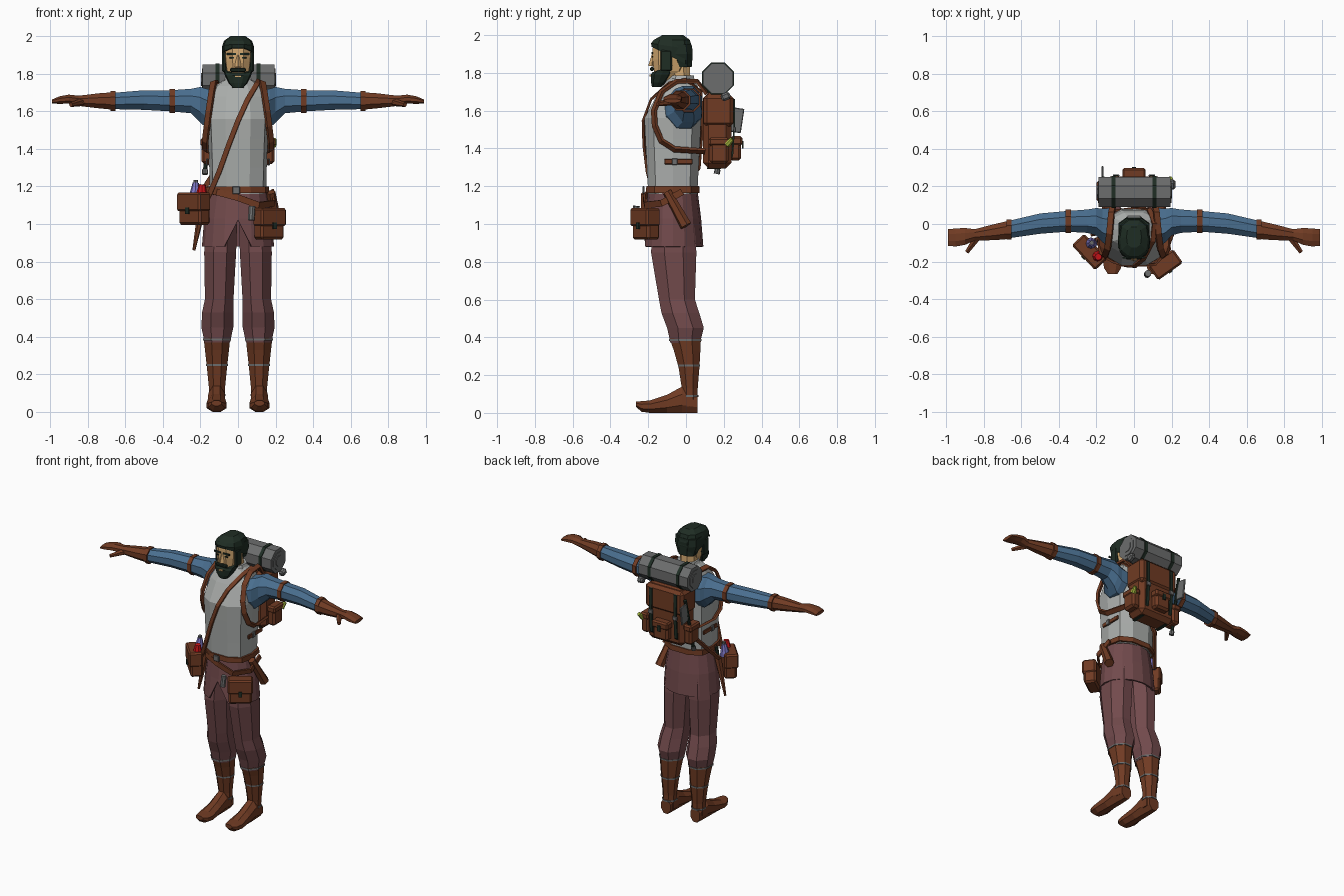
import bpy, bmesh, math
from mathutils import Vector, Matrix

cube = bpy.data.objects.get("Cube")
if cube:
    bpy.data.objects.remove(cube, do_unlink=True)


def material(name, hexa):
    rgb = [int(hexa[i:i + 2], 16) / 255 for i in (0, 2, 4)]
    col = [c / 12.92 if c < .04 else ((c + .055) / 1.055) ** 2.4 for c in rgb] + [1]
    m = bpy.data.materials.new(name)
    m.use_nodes = True
    m.diffuse_color = col
    m.node_tree.nodes["Principled BSDF"].inputs["Base Color"].default_value = col
    return m


VEST = material("pale grey cloth", "aaadab")
BLUE = material("blue cloth", "4a6f90")
LEATHER = material("brown leather", "703b23")
MAUVE = material("mauve cloth", "724a4c")
GREEN = material("dark green", "1f2d24")
SKIN = material("skin", "d6ab72")
GREY = material("grey", "6c6d6d")
RED = material("red glass", "cc1418")
VIOLET = material("violet glass", "8079c8")
LIME = material("lime glass", "9db03c")


def finish(name, bm, mat):
    bmesh.ops.recalc_face_normals(bm, faces=bm.faces)
    me = bpy.data.meshes.new(name)
    bm.to_mesh(me)
    bm.free()
    me.materials.append(mat)
    ob = bpy.data.objects.new(name, me)
    bpy.context.collection.objects.link(ob)
    return ob


def bridge(bm, loops, caps=True):
    n = len(loops[0])
    for a, b in zip(loops, loops[1:]):
        for i in range(n):
            bm.faces.new((a[i], a[(i + 1) % n], b[(i + 1) % n], b[i]))
    if caps:
        bm.faces.new(loops[0])
        bm.faces.new(loops[-1])


def loft(name, mat, rings, axis="z", n=8, p=1.0, half=True):
    """Rings are (position on axis, two centre values, two radii, optional slope)."""
    bm, loops = bmesh.new(), []
    for t, a, b, ra, rb, *slope in rings:
        loop = []
        for i in range(n):
            ang = math.tau * (i + (.5 if half else 0)) / n - math.pi / 2
            c, s = math.cos(ang), math.sin(ang)
            k = 1 / math.cos(math.pi / n) if half else 1
            u = a + ra * min(1, k * abs(c) ** p) * (1 if c > 0 else -1)
            v = b + rb * min(1, k * abs(s) ** p) * (1 if s > 0 else -1)
            w = t + (slope[0] * (v - b) if slope else 0)
            loop.append(bm.verts.new({"x": (w, u, v), "y": (u, w, v), "z": (u, v, w)}[axis]))
        loops.append(loop)
    bridge(bm, loops)
    return finish(name, bm, mat)


def box(name, mat, loc, size, turn=0, bevel=.008, tilt=0):
    bm = bmesh.new()
    bmesh.ops.create_cube(bm, size=1)
    bmesh.ops.scale(bm, vec=size, verts=bm.verts)
    if bevel:
        bmesh.ops.bevel(bm, geom=bm.edges[:], offset=bevel, segments=1, affect="EDGES")
    ob = finish(name, bm, mat)
    ob.location, ob.rotation_euler = loc, (tilt, 0, turn)
    return ob


def rod(name, mat, p, q, r, r2=None, n=8):
    p, q = Vector(p), Vector(q)
    bm = bmesh.new()
    bmesh.ops.create_cone(bm, cap_ends=True, segments=n, radius1=r,
                          radius2=r if r2 is None else r2, depth=(q - p).length)
    rot = (q - p).to_track_quat("Z", "Y").to_matrix().to_4x4()
    bm.transform(Matrix.Translation((p + q) / 2) @ rot)
    return finish(name, bm, mat)


def strap(name, mat, pts, centre, width=.03, thick=.012):
    """A flat band along points, facing away from the centre."""
    pts, bm, loops = [Vector(p) for p in pts], bmesh.new(), []
    for i, p in enumerate(pts):
        tan = (pts[min(i + 1, len(pts) - 1)] - pts[max(i - 1, 0)]).normalized()
        side = tan.cross(p - Vector(centre)).normalized()
        out = side.cross(tan) * thick / 2
        side *= width / 2
        loops.append([bm.verts.new(p + d) for d in (side + out, out - side, -side - out, side - out)])
    bridge(bm, loops)
    return finish(name, bm, mat)


# Torso, neck and belt
loft("vest", VEST, [(1.16, 0, -.07, .15, .13), (1.3, 0, -.07, .153, .137), (1.45, 0, -.07, .158, .145),
                    (1.56, 0, -.07, .163, .15), (1.68, 0, -.04, .15, .115), (1.735, 0, -.03, .125, .09),
                    (1.77, 0, -.03, .07, .065)], n=10, p=.8)
loft("neck", SKIN, [(1.72, 0, -.03, .055, .055), (1.86, 0, -.04, .052, .06)])
loft("collar", VEST, [(1.74, 0, -.03, .085, .075), (1.785, 0, -.025, .066, .068)])
loft("belt", LEATHER, [(1.165, 0, -.07, .166, .142), (1.2, 0, -.07, .164, .14)], n=10, p=.8)
strap("hanging_belt", LEATHER, [(-.17, -.09, 1.18), (-.11, -.195, 1.17), (0, -.222, 1.14), (.11, -.215, 1.1),
                                (.19, -.13, 1.11), (.185, -.02, 1.17)], (0, -.07, 1.14), .035)
box("belt_buckle", GREY, (-.01, -.225, 1.18), (.04, .012, .04), bevel=.003)

# Skirt with a pointed opening at the front
bm, loops = bmesh.new(), []
for z, y, rx, ry in ((1.17, -.07, .155, .132), (1.03, -.068, .18, .148), (.88, -.068, .192, .16)):
    ring = []
    for i in range(16):
        a = math.tau * i / 16 - math.pi / 2
        opening = .14 if i == 0 and z < .9 else 0
        ring.append(bm.verts.new((rx * math.cos(a), y + ry * math.sin(a), z + opening)))
    loops.append(ring)
bridge(bm, loops, caps=False)
skirt = finish("tunic_skirt", bm, MAUVE)
skirt.modifiers.new("thickness", "SOLIDIFY").thickness = .01

# Head, hair and beard
loft("head", SKIN, [(1.76, 0, -.12, .04, .045), (1.81, 0, -.09, .065, .08), (1.87, 0, -.08, .074, .097),
                    (1.93, 0, -.08, .075, .097), (1.97, 0, -.08, .06, .075)], n=10, p=.85)
loft("hair", GREEN, [(1.885, 0, -.075, .083, .107, -.5), (1.94, 0, -.075, .086, .11, -.15),
                     (1.975, 0, -.075, .075, .095), (2.0, 0, -.07, .04, .055)], n=10, p=.85)
loft("hair_back", GREEN, [(1.83, 0, -.015, .06, .04), (1.9, 0, -.025, .082, .06),
                          (1.95, 0, -.03, .08, .06)], p=.8)
loft("beard", GREEN, [(1.725, 0, -.155, .028, .025), (1.75, 0, -.145, .05, .04), (1.79, 0, -.13, .07, .056),
                      (1.825, 0, -.115, .079, .062, .35)], n=10, p=.8)
box("moustache", GREEN, (0, -.18, 1.82), (.085, .02, .02), bevel=.005)
box("mouth", SKIN, (0, -.189, 1.787), (.03, .009, .01), bevel=0)
rod("nose", SKIN, (0, -.172, 1.9), (0, -.182, 1.835), .008, .018, 4)
for s, side in ((1, "left"), (-1, "right")):
    box(side + "_sideburn", GREEN, (s * .073, -.105, 1.865), (.022, .06, .11), bevel=.006)
    box(side + "_eyebrow", GREEN, (s * .035, -.179, 1.905), (.05, .008, .011), bevel=0)
    box(side + "_eye", GREEN, (s * .034, -.178, 1.885), (.024, .006, .008), bevel=0)

# Limbs, built once for each side
for s, side in ((1, "left"), (-1, "right")):
    loft(side + "_sleeve", BLUE, [(s * x, y, z, ry, rz) for x, y, z, ry, rz in (
        (.125, -.02, 1.605, .105, .105), (.168, -.008, 1.615, .09, .105), (.2, .012, 1.635, .073, .095),
        (.25, .015, 1.655, .062, .065), (.36, .014, 1.656, .055, .056), (.5, .002, 1.66, .054, .052),
        (.67, -.03, 1.655, .046, .043))], "x")
    for x, y, r in ((.35, .015, .063), (.665, -.03, .053)):
        loft(side + "_arm_band", LEATHER, [(s * (x + d), y, 1.655, r, r) for d in (-.014, .014)], "x")
    loft(side + "_glove", LEATHER, [(s * x, y, z, ry, rz) for x, y, z, ry, rz in (
        (.66, -.03, 1.655, .049, .047), (.74, -.043, 1.656, .043, .04), (.85, -.058, 1.656, .03, .027),
        (.9, -.066, 1.665, .045, .024), (.95, -.072, 1.66, .048, .02), (.99, -.072, 1.652, .044, .011))], "x")
    rod(side + "_thumb", LEATHER, (s * .83, -.065, 1.65), (s * .89, -.15, 1.635), .022, .012, 6)
    loft(side + "_trouser_leg", MAUVE, [(z, s * x, y, rx, ry) for z, x, y, rx, ry in (
        (1.0, .085, -.065, .08, .11), (.85, .095, -.065, .085, .12), (.6, .1, -.048, .076, .095),
        (.53, .108, -.03, .083, .1), (.45, .11, -.003, .085, .097), (.37, .11, -.004, .068, .078))])
    loft(side + "_boot_shaft", LEATHER, [(z, s * .112, y, rx, ry) for z, y, rx, ry in (
        (.395, -.004, .071, .083), (.33, .006, .064, .07), (.24, .016, .054, .055),
        (.13, .02, .043, .042), (.03, .02, .04, .042))])
    loft(side + "_foot", LEATHER, [(y, s * .114, z, rx, rz) for y, z, rx, rz in (
        (.062, .05, .036, .05), (-.02, .07, .044, .07), (-.1, .048, .046, .048),
        (-.19, .033, .053, .033), (-.235, .034, .045, .028), (-.265, .046, .026, .014))], "y")
    for z, y, rx, ry in ((.385, -.003, .074, .086), (.25, .016, .058, .059), (.09, .02, .045, .047)):
        loft(side + "_boot_band", GREY, [(z + d, s * .112, y, rx, ry) for d in (-.005, .005)])
    # Harness and side tab
    strap(side + "_shoulder_strap", LEATHER, [(s * x, y, z) for x, y, z in (
        (.11, .11, 1.69), (.12, .06, 1.755), (.13, -.05, 1.755), (.14, -.13, 1.7), (.155, -.17, 1.6),
        (.165, -.165, 1.52), (.175, -.13, 1.44), (.175, -.06, 1.395), (.15, .1, 1.385))],
        (s * .05, -.02, 1.55), .032, .016)
    box(side + "_side_tab", LEATHER, (s * .16, -.04, 1.33), (.012, .15, .028), bevel=.003)
    box(side + "_side_buckle", GREY, (s * .163, -.06, 1.33), (.016, .03, .036), bevel=.003)

# Cross strap over the left shoulder to the right hip
strap("cross_strap", LEATHER, [(.08, .08, 1.7), (.11, .0, 1.765), (.1, -.09, 1.745), (.05, -.185, 1.66),
                               (0, -.226, 1.55), (-.05, -.222, 1.42), (-.1, -.205, 1.28), (-.16, -.17, 1.14)],
      (0, -.05, 1.45), .026)
strap("cross_strap_back", LEATHER, [(.08, .08, 1.7), (0, .085, 1.5), (-.11, .07, 1.3), (-.22, -.06, 1.13)],
      (0, -.07, 1.45), .026)


# Hip bags: each has a body, flap and clasp in its own turned frame
def bag(name, centre, turn, length, depth, height):
    frame = Matrix.Translation(centre) @ Matrix.Rotation(turn, 4, "Z")
    box(name, LEATHER, centre, (length, depth, height), turn, .012)
    box(name + "_flap", LEATHER, frame @ Vector((0, -.006, height * .22)),
        (length + .012, depth + .01, height * .58), turn, .01)
    box(name + "_clasp", GREEN, frame @ Vector((0, -depth / 2 - .012, -.01)), (.024, .008, .035), turn, 0)
    return frame


bag("left_hip_bag", (.165, -.212, 1.0), .62, .15, .08, .165)
bag("right_hip_bag", (-.232, -.145, 1.08), -.82, .17, .08, .17)
rod("scroll", GREY, (.07, -.27, 1.02), (.075, -.262, 1.095), .018)
rod("red_bottle", RED, (-.195, -.17, 1.14), (-.19, -.175, 1.21), .034, .018)
rod("violet_bottle", VIOLET, (-.23, -.105, 1.14), (-.225, -.1, 1.22), .034, .016)
rod("violet_cork", GREY, (-.225, -.1, 1.22), (-.225, -.1, 1.235), .012)
rod("left_sheath", LEATHER, (.175, -.1, 1.17), (.205, .0, .99), .024, .032, 6)
rod("right_sheath", LEATHER, (-.185, -.09, 1.12), (-.235, -.1, .86), .025, .008, 6)
rod("dagger_grip", GREEN, (-.185, -.09, 1.12), (-.175, -.088, 1.19), .012)

# Backpack with flap, pockets and green straps
box("pack", LEATHER, (0, .165, 1.495), (.28, .15, .4), bevel=.028)
box("pack_flap", LEATHER, (0, .172, 1.6), (.296, .16, .17), bevel=.02)
box("back_pocket", LEATHER, (0, .262, 1.4), (.115, .06, .13), bevel=.014)
box("back_pocket_flap", LEATHER, (0, .267, 1.44), (.125, .062, .05), bevel=.01)
box("back_pocket_clasp", GREEN, (0, .3, 1.42), (.022, .008, .04), bevel=0)
for s, side in ((1, "left"), (-1, "right")):
    box(side + "_pack_pocket", LEATHER, (s * .165, .175, 1.385), (.06, .1, .13), bevel=.014)
    box(side + "_pack_pocket_flap", LEATHER, (s * .168, .175, 1.435), (.064, .11, .045), bevel=.01)
    strap(side + "_pack_strap", GREEN, [(s * .095, y, z) for y, z in (
        (.1, 1.7), (.2, 1.69), (.254, 1.66), (.256, 1.52), (.245, 1.36), (.2, 1.297), (.11, 1.295))],
        (s * .095, .15, 1.5), .022, .009)
    box(side + "_pack_buckle", GREY, (s * .095, .258, 1.5), (.034, .012, .028), bevel=.003)

# Bedroll with bands and stepped ends
loft("bedroll", GREY, [(x, .17, 1.77, .08, .08) for x in (-.188, .195)], "x")
for x in (-.11, .11):
    loft("bedroll_band", GREEN, [(x + d, .17, 1.77, .085, .085) for d in (-.011, .011)], "x")
for r, d in ((.058, .004), (.034, .008)):
    loft("bedroll_end", GREY, [(x, .17, 1.77, r, r) for x in (-.188 - d, .195 + d)], "x")

# Tools and bottle carried on the pack
rod("axe_handle", GREEN, (-.175, .165, 1.27), (-.165, .245, 1.64), .011)
rod("axe_pommel", GREY, (-.175, .162, 1.265), (-.175, .168, 1.29), .016)
box("axe_head", GREY, (-.168, .265, 1.55), (.012, .07, .13), bevel=.004, tilt=-.15)
rod("lime_bottle", LIME, (.185, .215, 1.42), (.195, .245, 1.45), .02, .012)
box("trowel_blade", GREY, (.2, .21, 1.675), (.04, .05, .04), bevel=.01, tilt=.4)
